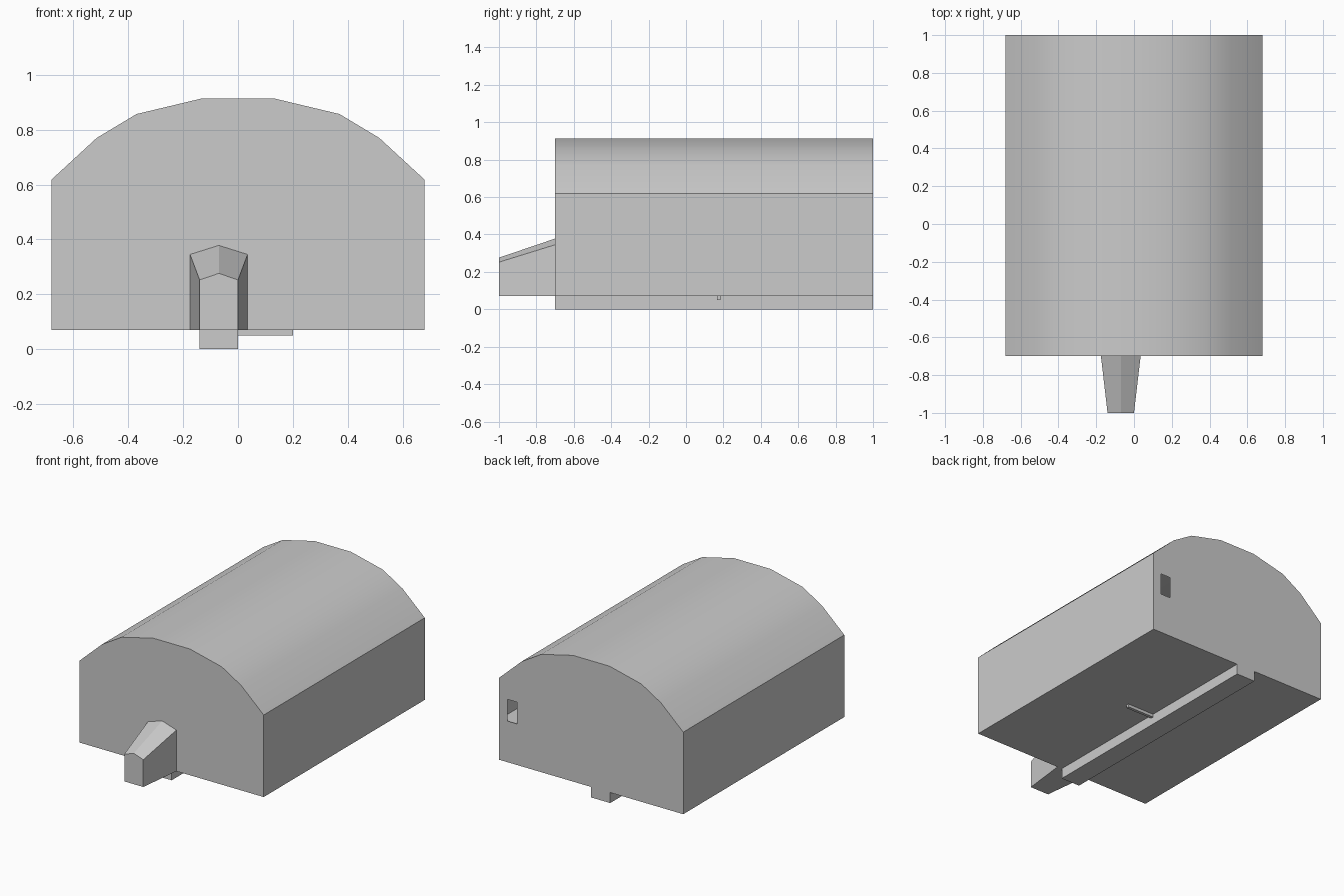
import bpy, bmesh, math

if "Cube" in bpy.data.objects:
    bpy.data.objects.remove(bpy.data.objects["Cube"])


def new_object(name, bm):
    bmesh.ops.recalc_face_normals(bm, faces=bm.faces)
    mesh = bpy.data.meshes.new(name)
    bm.to_mesh(mesh)
    bm.free()
    obj = bpy.data.objects.new(name, mesh)
    bpy.context.collection.objects.link(obj)
    return obj


def box(name, x, y, z):
    bm = bmesh.new()
    bmesh.ops.create_cube(bm, size=1)
    for v in bm.verts:
        v.co = [(r[0] + r[1]) / 2 + c * (r[1] - r[0]) for r, c in zip((x, y, z), v.co)]
    return new_object(name, bm)


def ring(bm, profile, y):
    return [bm.verts.new((x, y, z)) for x, z in profile]


def bridge(bm, a, b):
    n = len(a)
    for i in range(n):
        j = (i + 1) % n
        bm.faces.new((a[i], a[j], b[j], b[i]))


def loop_edges(bm, verts):
    edges = []
    for i, v in enumerate(verts):
        w = verts[(i + 1) % len(verts)]
        edges.append(bm.edges.get((v, w)) or bm.edges.new((v, w)))
    return edges


FRONT, BACK = -0.70, 1.0

# Hollow vaulted body, with a small window in the back wall
half = [(0.68, 0.07), (0.68, 0.618), (0.515, 0.77), (0.37, 0.857), (0.135, 0.913)]
profile = half + [(-x, z) for x, z in reversed(half)]
bm = bmesh.new()
front, back = ring(bm, profile, FRONT), ring(bm, profile, BACK)
bridge(bm, front, back)
bm.faces.new(front)
window = ring(bm, [(0.547, 0.345), (0.62, 0.345), (0.62, 0.49), (0.547, 0.49)], BACK)
bmesh.ops.triangle_fill(bm, use_beauty=True, use_dissolve=False,
                        edges=loop_edges(bm, back) + loop_edges(bm, window))
body = new_object("vaulted_body", bm)
bpy.context.view_layer.objects.active = body
body.select_set(True)
bpy.ops.object.shade_smooth_by_angle(angle=math.radians(30))
body.select_set(False)

# Ledge seen through the window
bm = bmesh.new()
bm.faces.new([bm.verts.new(p) for p in
              ((0.45, 0.7, 0.34), (0.68, 0.7, 0.34), (0.68, 1, 0.34), (0.45, 1, 0.34))])
new_object("inner_ledge", bm)

# Tapered, gabled snout on the front
bm = bmesh.new()
ends = []
for y, w, eave, peak in ((-1.0, 0.07, 0.252, 0.276), (FRONT, 0.105, 0.345, 0.378)):
    c = -0.07
    ends.append(ring(bm, [(c - w, 0.07), (c + w, 0.07), (c + w, eave),
                          (c, peak), (c - w, eave)], y))
bridge(bm, *ends)
for end in ends:
    bm.faces.new(end)
new_object("snout", bm)

# Rail along the underside and a thin rod beside it
box("bottom_rail", (-0.14, 0.0), (FRONT, BACK), (0.0, 0.07))
box("side_rod", (0.0, 0.20), (0.165, 0.185), (0.05, 0.07))
